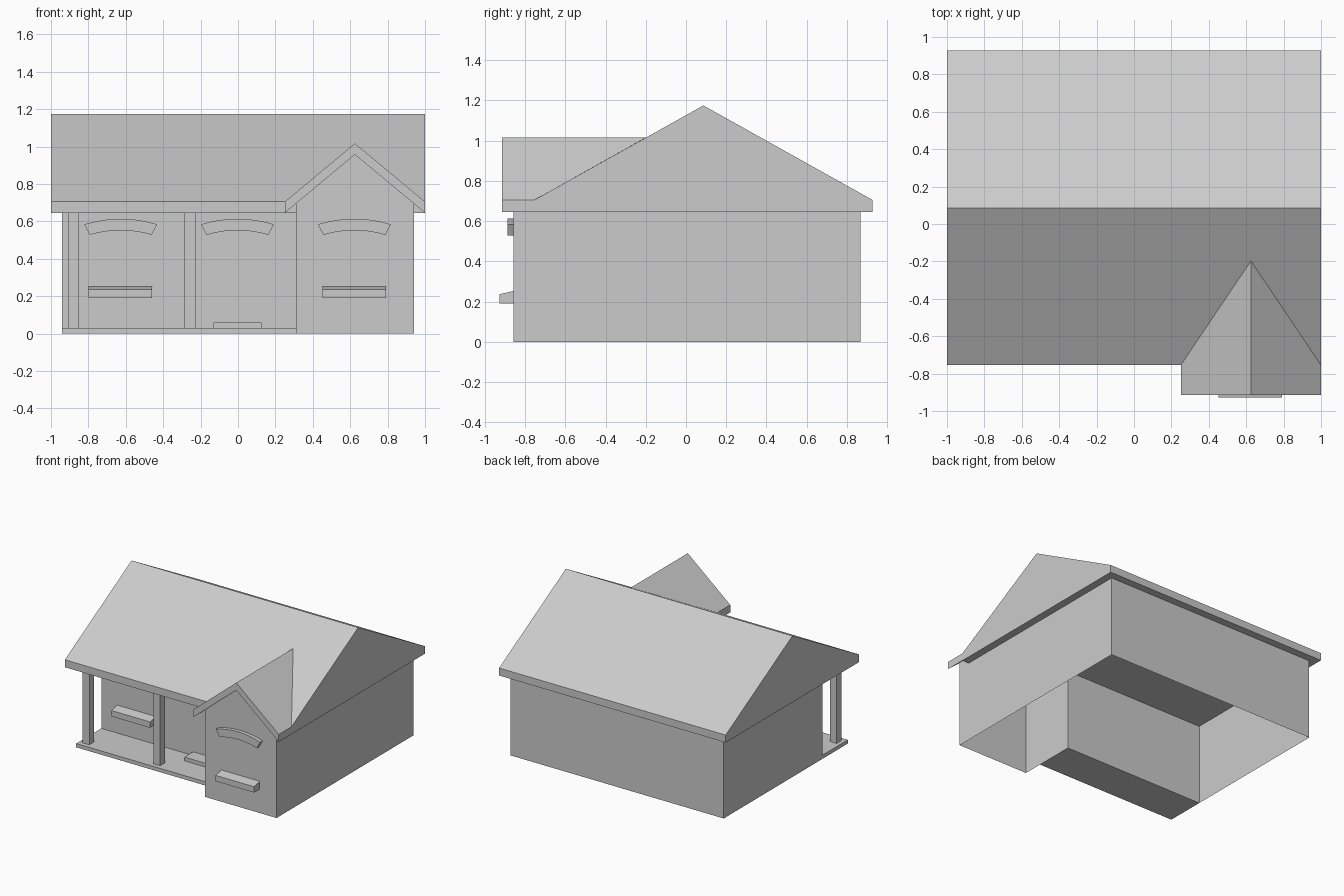
import bpy, bmesh
from mathutils import Vector

if "Cube" in bpy.data.objects:
    bpy.data.objects.remove(bpy.data.objects["Cube"])


def finish(name, bm):
    bmesh.ops.recalc_face_normals(bm, faces=bm.faces)
    mesh = bpy.data.meshes.new(name)
    bm.to_mesh(mesh)
    bm.free()
    ob = bpy.data.objects.new(name, mesh)
    bpy.context.collection.objects.link(ob)
    return ob


def prism(name, points, offset, back_shift=None):
    """Solid made by pushing a closed profile along an offset."""
    bm = bmesh.new()
    a = [bm.verts.new(p) for p in points]
    b = [bm.verts.new(Vector(p) + Vector(offset)) for p in points]
    if back_shift:
        for v, y in zip(b, back_shift):
            v.co.y = y
    bm.faces.new(a)
    bm.faces.new(b)
    n = len(a)
    for i in range(n):
        j = (i + 1) % n
        bm.faces.new((a[i], a[j], b[j], b[i]))
    return finish(name, bm)


def box(name, x0, x1, y0, y1, z0, z1):
    return prism(name, [(x0, y0, z0), (x1, y0, z0), (x1, y1, z0), (x0, y1, z0)],
                 (0, 0, z1 - z0))


WING_Y, PORCH_Y = -0.857, -0.38      # front faces of wing and recessed wall
EAVE, FASCIA = 0.645, 0.06
SLOPE = 0.47 / 0.84                  # main roof pitch

# Outer walls: open L-shaped shell
outline = [(-0.94, 0.867), (-0.94, PORCH_Y), (0.31, PORCH_Y),
           (0.31, WING_Y), (0.94, WING_Y), (0.94, 0.867)]
bm = bmesh.new()
low = [bm.verts.new((x, y, 0)) for x, y in outline]
top = [bm.verts.new((x, y, EAVE)) for x, y in outline]
for i in range(6):
    j = (i + 1) % 6
    bm.faces.new((low[i], low[j], top[j], top[i]))
finish("walls", bm)

# Gable wall and short side strips above the wing
bm = bmesh.new()
gable = [(0.31, EAVE), (0.94, EAVE), (0.94, 0.695), (0.625, 0.96), (0.31, 0.695)]
bm.faces.new([bm.verts.new((x, WING_Y, z)) for x, z in gable])
for x in (0.31, 0.94):
    bm.faces.new([bm.verts.new((x, y, z)) for y, z in
                  ((WING_Y, EAVE), (-0.755, EAVE), (-0.755, 0.695), (WING_Y, 0.695))])
bmesh.ops.remove_doubles(bm, verts=bm.verts, dist=1e-4)
finish("gable_wall", bm)

# Main roof with flat soffit
z1 = EAVE + FASCIA
prism("main_roof", [(-1, y, z) for y, z in
      ((-0.755, EAVE), (0.928, EAVE), (0.928, z1), (0.0865, 1.175), (-0.755, z1))],
      (2, 0, 0))

# Wing roof: folded slab running back into the main slope
outer = [(0.25, z1), (0.625, 1.017), (1.0, z1)]
profile = outer + [(x, z - FASCIA) for x, z in reversed(outer)]
back = [-0.755 + (z - z1) / SLOPE for x, z in outer]
prism("wing_roof", [(x, -0.915, z) for x, z in profile], (0, 1, 0),
      back + back[::-1])

# Porch floor, columns and door step
box("porch_floor", -0.94, 0.31, -0.697, PORCH_Y, 0, 0.03)
for i, x in enumerate((-0.88, -0.255)):
    box(f"porch_column_{i + 1}", x - 0.03, x + 0.03, -0.66, -0.60, 0.03, EAVE)
box("door_step", -0.13, 0.125, -0.49, PORCH_Y, 0.03, 0.06)


# Window sills with sloped tops
def sill(name, cx, y):
    prism(name, [(cx - 0.17, y + dy, z) for dy, z in
          ((0, 0.19), (-0.071, 0.19), (-0.071, 0.237), (0, 0.253))], (0.34, 0, 0))


# Arched lintels
def lintel(name, cx, y):
    ts = [i / 4 - 1 for i in range(9)]
    pts = [(cx + 0.195 * t, y - 0.03, 0.614 - 0.03 * t * t) for t in ts]
    pts += [(cx + 0.165 * t, y - 0.03, 0.552 - 0.024 * t * t) for t in reversed(ts)]
    prism(name, pts, (0, 0.03, 0))


sill("porch_window_sill", -0.63, PORCH_Y)
sill("wing_window_sill", 0.622, WING_Y)
lintel("porch_window_lintel", -0.627, PORCH_Y)
lintel("door_lintel", -0.003, PORCH_Y)
lintel("wing_window_lintel", 0.622, WING_Y)
